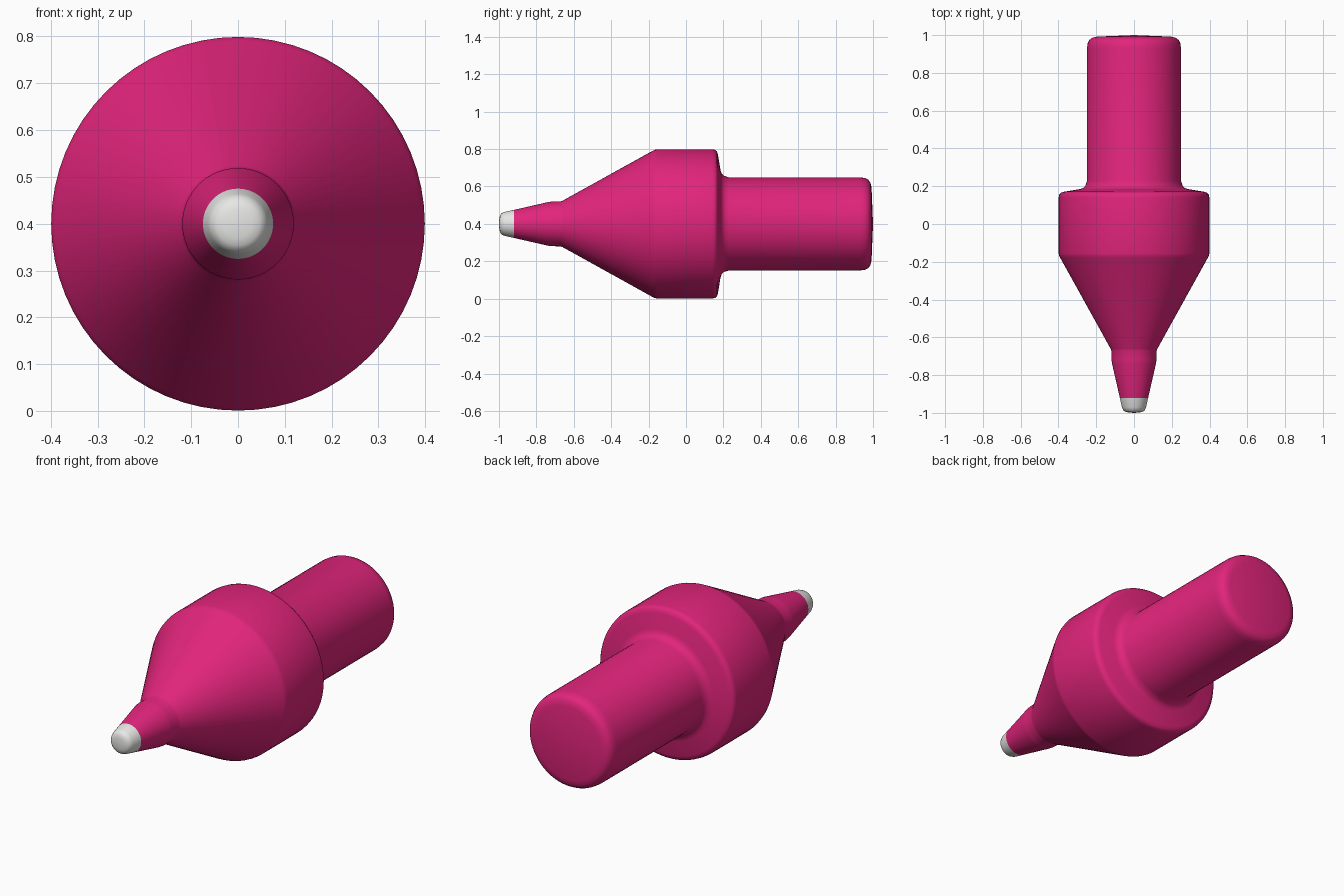
import bpy, bmesh, math
from mathutils import Matrix

cube = bpy.data.objects.get("Cube")
if cube:
    bpy.data.objects.remove(cube, do_unlink=True)

SEGMENTS = 64
AXIS_HEIGHT = 0.4


def make_material(name, color):
    mat = bpy.data.materials.new(name)
    mat.use_nodes = True
    mat.diffuse_color = color
    mat.node_tree.nodes["Principled BSDF"].inputs["Base Color"].default_value = color
    return mat


def lathe(name, profile, mat):
    """Revolve (y, radius) points around the lengthwise axis."""
    bm = bmesh.new()
    verts = [bm.verts.new((r, y, 0)) for y, r in profile]
    edges = [bm.edges.new(pair) for pair in zip(verts, verts[1:])]
    bmesh.ops.spin(bm, geom=verts + edges, cent=(0, 0, 0), axis=(0, 1, 0),
                   angle=math.tau, steps=SEGMENTS, use_duplicate=False)
    bmesh.ops.remove_doubles(bm, verts=bm.verts, dist=0.0005)
    bmesh.ops.recalc_face_normals(bm, faces=bm.faces)
    bmesh.ops.transform(bm, matrix=Matrix.Translation((0, 0, AXIS_HEIGHT)), verts=bm.verts)
    mesh = bpy.data.meshes.new(name)
    bm.to_mesh(mesh)
    bm.free()
    mesh.materials.append(mat)
    obj = bpy.data.objects.new(name, mesh)
    bpy.context.collection.objects.link(obj)
    bpy.ops.object.select_all(action="DESELECT")
    obj.select_set(True)
    bpy.context.view_layer.objects.active = obj
    bpy.ops.object.shade_smooth_by_angle(angle=math.radians(40))
    return obj


pink = make_material("magenta pink", (0.76, 0.018, 0.2, 1))
white = make_material("off white", (0.8, 0.8, 0.79, 1))

# Rounded pale tip at the front
lathe("tip", [(-1, 0), (-0.998, 0.03), (-0.994, 0.046), (-0.986, 0.057),
              (-0.97, 0.064), (-0.92, 0.075)], white)

# Body: tapered nozzle, cone, collar, filleted shoulder and rounded shank
lathe("body", [
    (-0.92, 0.075), (-0.74, 0.116), (-0.72, 0.119), (-0.67, 0.12), (-0.66, 0.124),
    (-0.18, 0.39), (-0.168, 0.396), (-0.155, 0.399),
    (0.14, 0.399), (0.155, 0.396), (0.165, 0.388), (0.171, 0.37),
    (0.184, 0.29), (0.19, 0.27), (0.203, 0.257), (0.23, 0.249),
    (0.93, 0.249), (0.957, 0.245), (0.975, 0.236), (0.986, 0.22),
    (0.992, 0.195), (1, 0)], pink)
